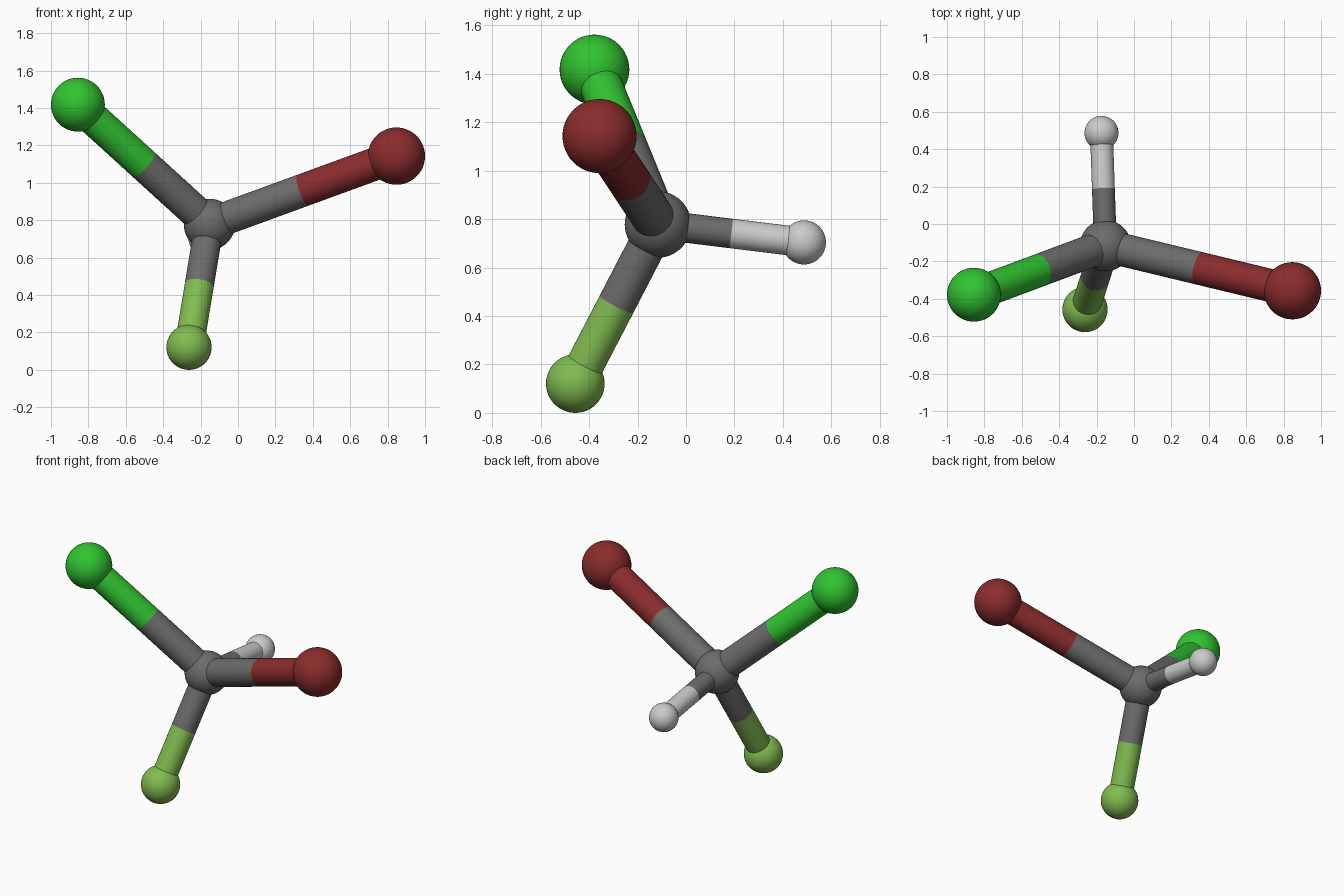
import bpy
from mathutils import Vector

if "Cube" in bpy.data.objects:
    bpy.data.objects.remove(bpy.data.objects["Cube"])


def material(name, rgb):
    m = bpy.data.materials.new(name)
    m.diffuse_color = (*rgb, 1)
    m.use_nodes = True
    m.node_tree.nodes["Principled BSDF"].inputs["Base Color"].default_value = m.diffuse_color
    return m


def finish(name, mat):
    ob = bpy.context.object
    ob.name = name
    ob.data.materials.append(mat)
    bpy.ops.object.shade_smooth_by_angle()
    return ob


def atom(name, centre, radius, mat):
    bpy.ops.mesh.primitive_uv_sphere_add(segments=48, ring_count=24, radius=radius, location=centre)
    return finish(name, mat)


def half_bond(name, a, b, radius, mat):
    d = b - a
    bpy.ops.mesh.primitive_cylinder_add(vertices=48, radius=radius, depth=d.length, location=(a + b) / 2,
                                        rotation=d.to_track_quat('Z', 'Y').to_euler())
    return finish(name, mat)


# central carbon
grey = material("carbon_grey", (0.15, 0.15, 0.15))
carbon = Vector((-0.153, -0.116, 0.778))
atom("carbon_atom", carbon, 0.137, grey)

# outer atoms: centre, atom radius, bond radius, colour
parts = {
    "chlorine": ((-0.856, -0.378, 1.418), 0.144, 0.088, (0.03, 0.55, 0.03)),
    "bromine": ((0.847, -0.357, 1.143), 0.153, 0.088, (0.26, 0.025, 0.025)),
    "fluorine": ((-0.262, -0.457, 0.121), 0.121, 0.078, (0.22, 0.50, 0.08)),
    "hydrogen": ((-0.174, 0.487, 0.704), 0.091, 0.061, (0.65, 0.65, 0.65)),
}
for name, (pos, r, bond_r, rgb) in parts.items():
    mat = material(name + "_colour", rgb)
    end = Vector(pos)
    mid = (carbon + end) / 2
    atom(name + "_atom", end, r, mat)
    # two-tone bond: inner half carbon grey, outer half atom colour
    half_bond(name + "_bond_inner", carbon, mid, bond_r, grey)
    half_bond(name + "_bond_outer", mid, end, bond_r, mat)
